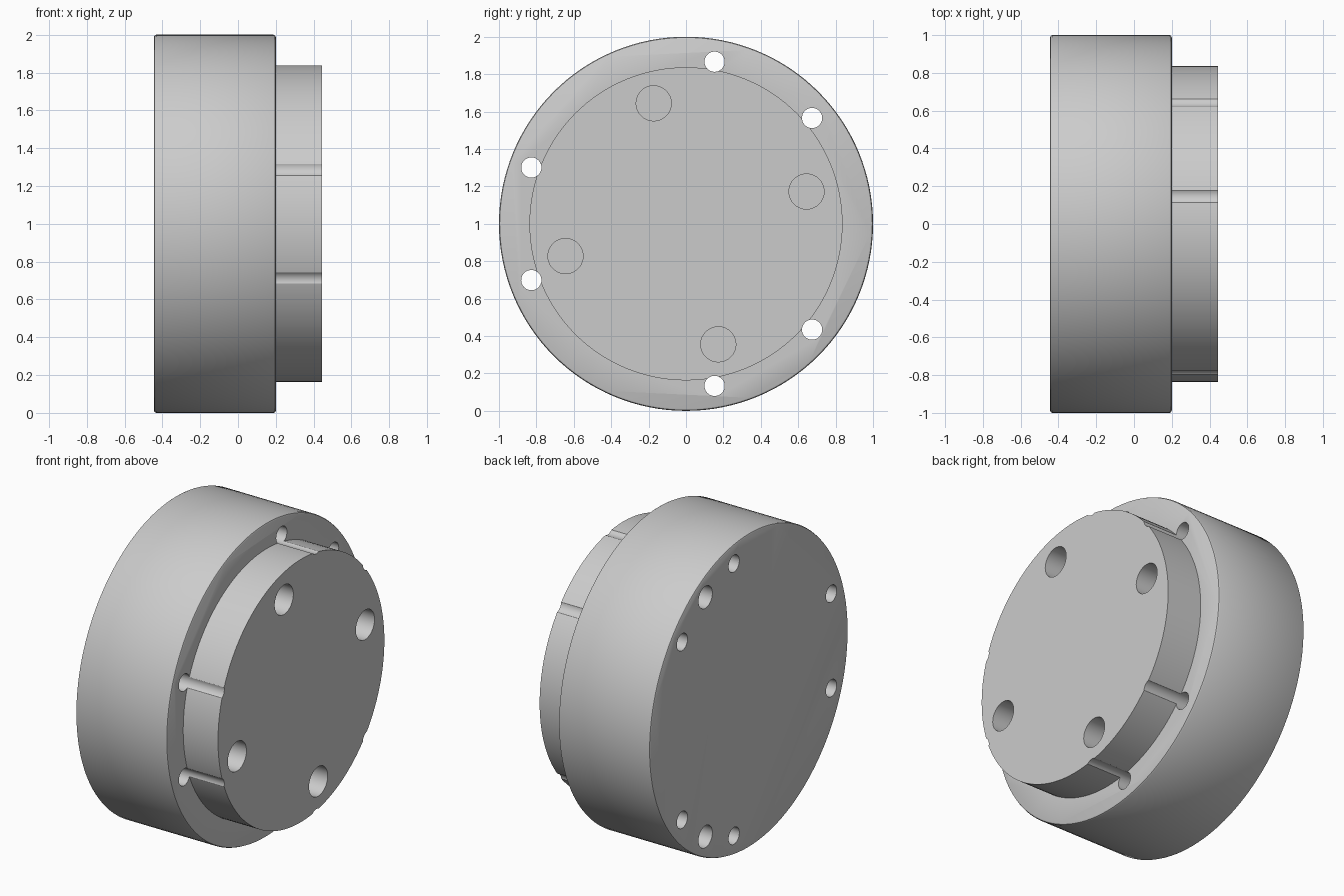
import bpy
import bmesh
from math import cos, sin, radians, pi
from mathutils import Matrix, Vector

if "Cube" in bpy.data.objects:
    bpy.data.objects.remove(bpy.data.objects["Cube"], do_unlink=True)

grey = bpy.data.materials.new("plain_grey")
grey.use_nodes = True
colour = (0.6, 0.6, 0.6, 1)
grey.diffuse_color = colour
grey.node_tree.nodes["Principled BSDF"].inputs["Base Color"].default_value = colour

BACK, SHOULDER, FACE = -0.445, 0.2, 0.445


def make_object(name, bm):
    bmesh.ops.recalc_face_normals(bm, faces=bm.faces)
    mesh = bpy.data.meshes.new(name)
    bm.to_mesh(mesh)
    bm.free()
    obj = bpy.data.objects.new(name, mesh)
    obj.data.materials.append(grey)
    bpy.context.collection.objects.link(obj)
    return obj


def add_hole(bm, angle, distance, radius, start, end):
    """Cylinder along x, at an angle around the hub axis."""
    a = radians(angle)
    centre = Vector(((start + end) / 2, distance * cos(a), 1 + distance * sin(a)))
    bmesh.ops.create_cone(
        bm, cap_ends=True, segments=40, radius1=radius, radius2=radius,
        depth=end - start,
        matrix=Matrix.Translation(centre) @ Matrix.Rotation(pi / 2, 4, 'Y'))


# Stepped hub: revolved outline with softened rim edges
outline = [(BACK, 0), (BACK, 0.988), (BACK + 0.004, 0.996), (BACK + 0.012, 1),
           (SHOULDER - 0.012, 1), (SHOULDER - 0.004, 0.996), (SHOULDER, 0.988),
           (SHOULDER, 0.837), (FACE, 0.837), (FACE, 0)]
bm = bmesh.new()
verts = [bm.verts.new((x, 0, 1 + r)) for x, r in outline]
edges = [bm.edges.new(pair) for pair in zip(verts, verts[1:])]
bmesh.ops.spin(bm, geom=verts + edges, cent=(0, 0, 1), axis=(1, 0, 0),
               angle=2 * pi, steps=128, use_duplicate=False)
bmesh.ops.remove_doubles(bm, verts=bm.verts, dist=0.0001)
bmesh.ops.dissolve_limit(bm, angle_limit=0.001, verts=bm.verts, edges=bm.edges)
hub = make_object("stepped_hub", bm)

# Holes: through holes that groove the step, rear bores, face bores
bm = bmesh.new()
for middle in (60, 180, 300):
    for offset in (-20, 20):
        add_hole(bm, middle + offset, 0.88, 0.054, BACK - 0.1, FACE + 0.1)
for angle in (60, 300):
    add_hole(bm, angle, 0.88, 0.07, BACK - 0.1, BACK + 0.3)
for angle in (15, 105, 195, 285):
    add_hole(bm, angle, 0.667, 0.094, FACE - 0.3, FACE + 0.1)
cutter = make_object("hole_cutter", bm)
cutter.hide_render = True

# Cut the holes, then shade smooth with sharp edges kept
bpy.context.view_layer.objects.active = hub
hub.select_set(True)
cut = hub.modifiers.new("holes", 'BOOLEAN')
cut.object = cutter
cut.operation = 'DIFFERENCE'
cut.solver = 'EXACT'
bpy.ops.object.modifier_apply(modifier=cut.name)
bpy.data.objects.remove(cutter, do_unlink=True)
bpy.ops.object.select_all(action='DESELECT')
hub.select_set(True)
bpy.ops.object.shade_smooth_by_angle(angle=radians(30))
